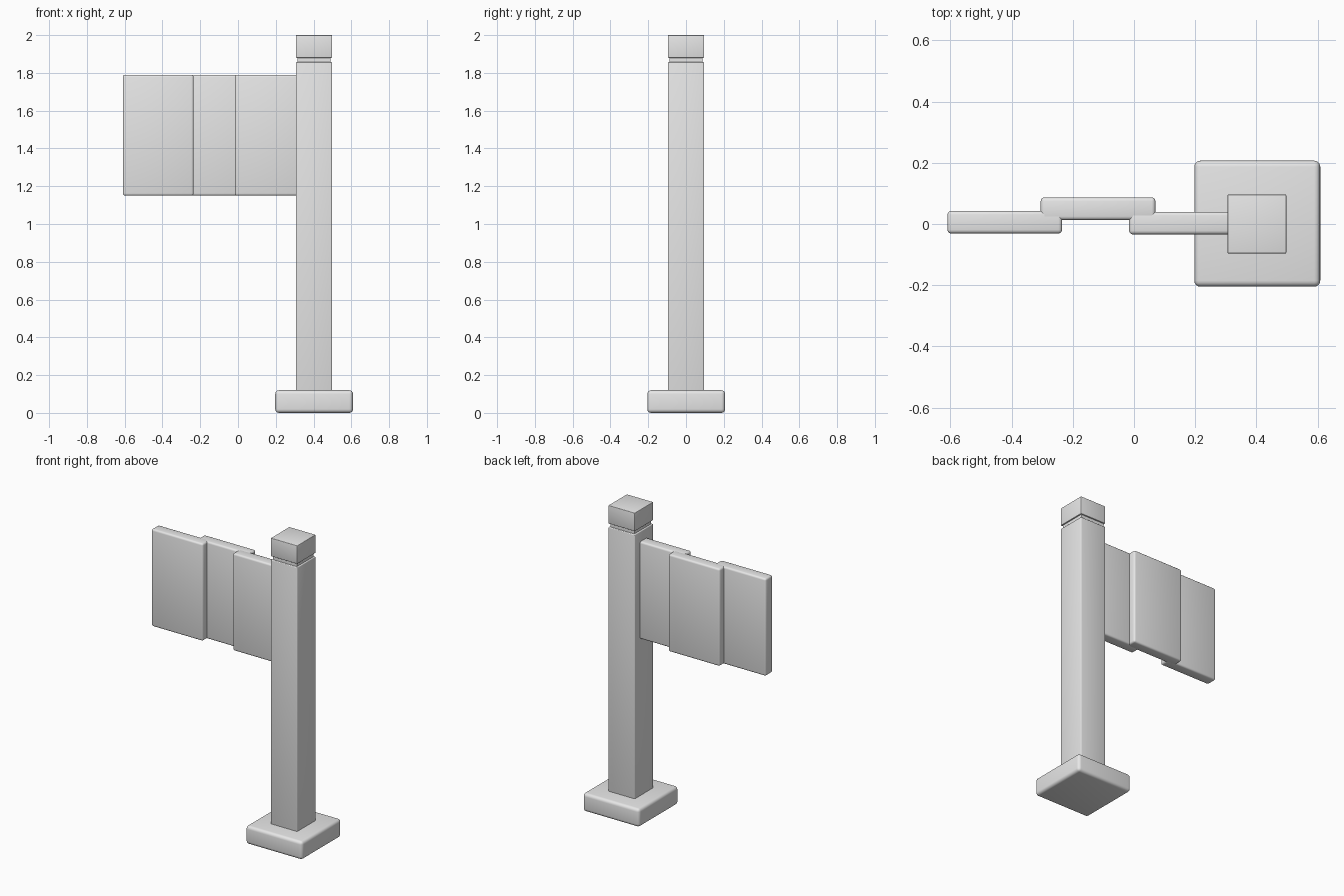
import bpy
import math

cube = bpy.data.objects.get("Cube")
if cube:
    bpy.data.objects.remove(cube, do_unlink=True)

grey = bpy.data.materials.new("plain_grey")
grey.use_nodes = True
colour = (0.8, 0.8, 0.8, 1.0)
grey.diffuse_color = colour
grey.node_tree.nodes["Principled BSDF"].inputs["Base Color"].default_value = colour


def box(name, low, high, bevel=0.0, segments=3):
    """Box between two corners, with optional rounded edges."""
    centre = [(a + b) / 2 for a, b in zip(low, high)]
    bpy.ops.mesh.primitive_cube_add(size=1, location=centre)
    obj = bpy.context.object
    obj.name = name
    obj.scale = [b - a for a, b in zip(low, high)]
    bpy.ops.object.transform_apply(location=False, rotation=False, scale=True)
    obj.data.materials.append(grey)
    if bevel:
        mod = obj.modifiers.new("rounded_edges", "BEVEL")
        mod.width = bevel
        mod.segments = segments
        bpy.ops.object.modifier_apply(modifier=mod.name)
        bpy.ops.object.shade_smooth_by_angle(angle=math.radians(35))
    return obj


def post_part(name, half, bottom, top, bevel=0.0):
    """Square section centred on the post axis."""
    x = 0.402
    return box(name, (x - half, -half, bottom), (x + half, half, top), bevel)


# Foot, post, groove and cap
foot = box("foot", (0.197, -0.205, 0), (0.609, 0.207, 0.12), 0.02, 4)
post_part("post", 0.096, 0.1, 1.857, 0.005)
post_part("neck", 0.087, 1.84, 1.89)
post_part("cap", 0.096, 1.88, 2.0, 0.003)

# Overlapping flag panels, stepped back and forth
panels = {
    "inner": (-0.016, -0.034, 0.040),
    "middle": (-0.305, 0.013, 0.087),
    "outer": (-0.610, -0.031, 0.043),
}
for name, (left, front, back) in panels.items():
    box(name + "_flag_panel", (left, front, 1.15), (left + 0.375, back, 1.79), 0.012)
